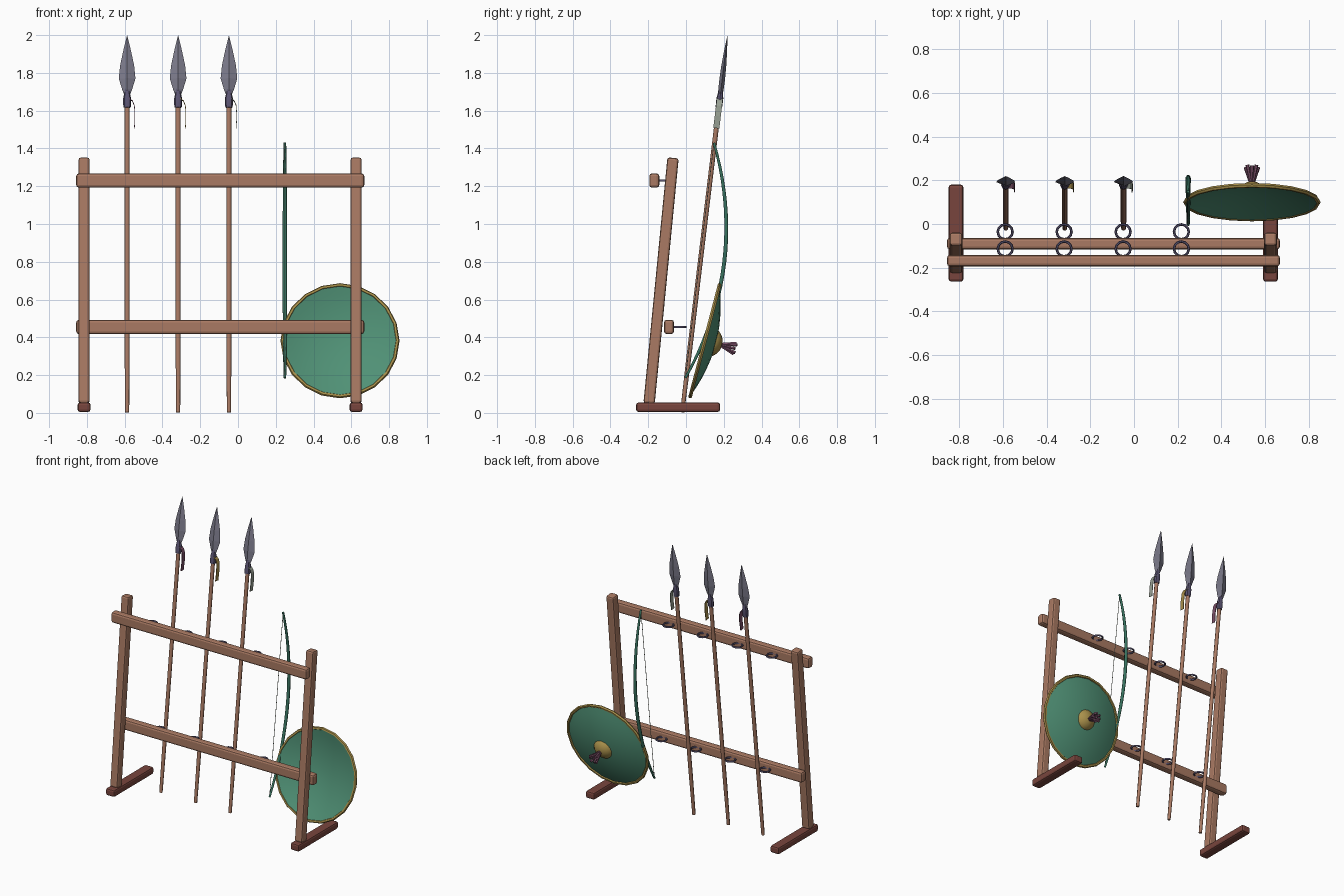
import bpy, bmesh, math
from mathutils import Matrix, Vector

if "Cube" in bpy.data.objects:
    bpy.data.objects.remove(bpy.data.objects["Cube"])

def material(name, r, g, b):
    m = bpy.data.materials.new(name)
    m.diffuse_color = (r, g, b, 1)
    m.use_nodes = True
    m.node_tree.nodes["Principled BSDF"].inputs["Base Color"].default_value = m.diffuse_color
    return m

WOOD = material("warm wood", .40, .195, .125)
FOOT = material("dark red wood", .19, .06, .047)
GREEN = material("shield green", .08, .283, .18)
BOW = material("bow green", .04, .17, .115)
GOLD = material("dull gold", .40, .28, .07)
STEEL = material("blade steel", .20, .195, .255)
IRON = material("purple iron", .105, .09, .17)
PLUM = material("plum cloth", .20, .08, .14)
PALE = material("pale cloth", .32, .36, .30)

def finish(name, bm, mat, matrix=Matrix(), smooth=None):
    bmesh.ops.recalc_face_normals(bm, faces=bm.faces)
    me = bpy.data.meshes.new(name)
    bm.to_mesh(me)
    bm.free()
    ob = bpy.data.objects.new(name, me)
    bpy.context.collection.objects.link(ob)
    ob.matrix_world = matrix
    me.materials.append(mat)
    if smooth:
        bpy.ops.object.select_all(action='DESELECT')
        ob.select_set(True)
        bpy.context.view_layer.objects.active = ob
        bpy.ops.object.shade_smooth_by_angle(angle=math.radians(smooth))
    return ob

def box(name, size, loc, mat, rot=0, bevel=.012):
    bm = bmesh.new()
    bmesh.ops.create_cube(bm, size=1, matrix=Matrix.Diagonal((*size, 1)))
    bmesh.ops.bevel(bm, geom=bm.edges[:], offset=bevel, segments=2, profile=.5, affect='EDGES')
    return finish(name, bm, mat, Matrix.Translation(loc) @ Matrix.Rotation(rot, 4, 'X'))

def loft(name, rings, n, mat, matrix=Matrix(), smooth=None):
    """Stack of elliptical rings (z, rx, ry) along local z, closed at both ends."""
    bm = bmesh.new()
    rows = []
    for z, rx, ry in rings:
        rows.append([bm.verts.new((rx * math.cos(i * math.tau / n), ry * math.sin(i * math.tau / n), z))
                     for i in range(n)])
    for a, b in zip(rows, rows[1:]):
        for i in range(n):
            j = (i + 1) % n
            bm.faces.new((a[i], a[j], b[j], b[i]))
    bm.faces.new(rows[0][::-1])
    bm.faces.new(rows[-1])
    bmesh.ops.remove_doubles(bm, verts=bm.verts[:], dist=1e-5)
    return finish(name, bm, mat, matrix, smooth)

def torus(name, major, minor, n, m, mat, matrix, smooth=None):
    bm = bmesh.new()
    v = [[bm.verts.new(((major + minor * math.cos(b * math.tau / m)) * math.cos(a * math.tau / n),
                        (major + minor * math.cos(b * math.tau / m)) * math.sin(a * math.tau / n),
                        minor * math.sin(b * math.tau / m))) for b in range(m)] for a in range(n)]
    for a in range(n):
        for b in range(m):
            c, d = (a + 1) % n, (b + 1) % m
            bm.faces.new((v[a][b], v[c][b], v[c][d], v[a][d]))
    return finish(name, bm, mat, matrix, smooth)

def rod(name, p, q, r0, r1, n, mat):
    p, q = Vector(p), Vector(q)
    mtx = Matrix.Translation(p) @ (q - p).to_track_quat('Z', 'Y').to_matrix().to_4x4()
    return loft(name, [(0, r0, r0), ((q - p).length, r1, r1)], n, mat, mtx, 50)

# Rack: feet, leaning posts, rails
for side, x in (("left", -.815), ("right", .625)):
    box(side + "_foot", (.068, .444, .05), (x, -.042, .03), FOOT)
    box(side + "_post", (.058, .06, 1.306), (x, -.132, .70), WOOD, -math.atan(.0977))
RAILS = (("upper", -.168, 1.23), ("lower", -.09, .455))
for name, y, z in RAILS:
    box(name + "_rail", (1.525, .053, .075), (-.094, y, z), WOOD, 0, .014)
    # Iron rings on the back of each rail
    for x in (-.59, -.32, -.05, .217):
        torus(name + "_ring", .034, .006, 12, 6, IRON, Matrix.Translation((x, y + .054, z)), 60)

# Spears
LEAN = -math.atan(.12)
for x, cloth in ((-.587, PLUM), (-.317, GOLD), (-.048, PALE)):
    M = Matrix.Translation((x, -.02, .003)) @ Matrix.Rotation(LEAN, 4, 'X')
    loft("spear_shaft", [(0, .011, .011), (.3, .013, .013), (1.64, .013, .013)], 8, WOOD, M, 50)
    loft("spear_socket", [(1.625, .019, .017), (1.645, .021, .018), (1.675, .021, .018),
                          (1.70, .015, .014), (1.73, .014, .012)], 8, IRON, M, 40)
    loft("spear_blade", [(1.69, .014, .012), (1.72, .026, .014), (1.78, .044, .015),
                         (1.85, .037, .013), (1.93, .02, .008), (2.011, 0, 0)], 4, STEEL, M)
    # Cloth strip tied to the socket
    bm = bmesh.new()
    path = [(.012, 1.675), (.03, 1.66), (.040, 1.635), (.043, 1.58), (.040, 1.515)]
    rows = [[bm.verts.new((px, s, pz)) for s in (-.016, .016)] for px, pz in path]
    for a, b in zip(rows, rows[1:]):
        bm.faces.new((a[0], a[1], b[1], b[0]))
    strip = finish("spear_ribbon", bm, cloth, M)
    strip.modifiers.new("thickness", 'SOLIDIFY').thickness = .003

# Bow: parabola bulging back from the chord between its tips
BX, lo, hi = .248, (-.003, .185), (.148, 1.43)
cu = bpy.data.curves.new("bow", 'CURVE')
cu.dimensions = '3D'
cu.bevel_depth, cu.bevel_resolution, cu.use_fill_caps = .012, 1, True
sp = cu.splines.new('POLY')
N = 20
sp.points.add(N)
for i, pt in enumerate(sp.points):
    t = i / N
    w = 4 * t * (1 - t)
    pt.co = (BX, lo[0] + (hi[0] - lo[0]) * t + .13 * w, lo[1] + (hi[1] - lo[1]) * t - .01 * w, 1)
    pt.radius = .6 + .4 * w
cu.materials.append(BOW)
bpy.context.collection.objects.link(bpy.data.objects.new("bow", cu))
rod("bow_string", (BX, *lo), (BX, *hi), .002, .002, 5, PALE)

# Shield: shallow dish bulging to the back, rim, boss and tassel
S = Matrix.Translation((.54, .10, .382)) @ Matrix.Rotation(math.radians(-104.7), 4, 'X')
R, D = .302, .06
outer = [(D * (1 - k * k), R * k, R * k) for k in (1, .85, .68, .5, .3, .12, 0)]
inner = [(z - .008, a, b) for z, a, b in outer]
loft("shield_dish", inner[::-1] + outer, 20, GREEN, S, 50)
torus("shield_rim", .304, .011, 20, 6, GOLD, S, 35)
loft("shield_boss", [(.052, .07, .07), (.062, .066, .066), (.078, .05, .05), (.09, .028, .028),
                     (.094, 0, 0)], 16, GOLD, S, 50)
for i in range(9):
    a = i * math.tau / 8
    k = 0 if i == 8 else 1
    p = Vector((.006 * k * math.cos(a), .006 * k * math.sin(a), .085))
    q = Vector((.029 * k * math.cos(a), .029 * k * math.sin(a), .165 + .006 * (i % 2)))
    rod("shield_tassel", S @ p, S @ q, .005, .009, 6, PLUM)
